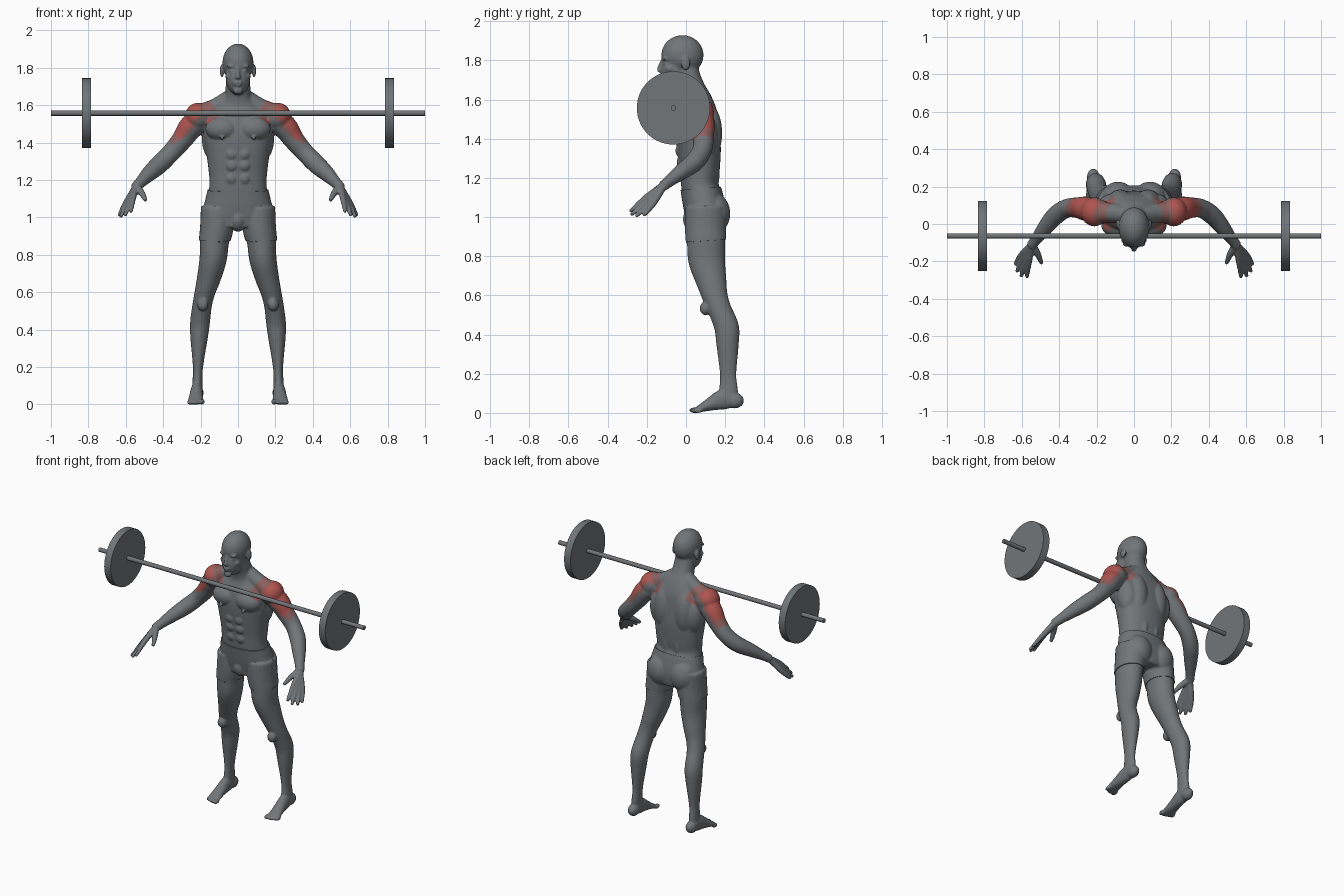
import bpy, bmesh, math
from mathutils import Vector, Matrix

cube = bpy.data.objects.get("Cube")
if cube:
    bpy.data.objects.remove(cube, do_unlink=True)


def material(name, colour):
    mat = bpy.data.materials.new(name)
    mat.use_nodes = True
    mat.diffuse_color = (*colour, 1)
    shader = next(n for n in mat.node_tree.nodes if n.type == "BSDF_PRINCIPLED")
    shader.inputs["Base Color"].default_value = (*colour, 1)
    return mat


grey = material("slate grey", (.165, .18, .19))
red = material("muscle red", (.43, .09, .08))
muted = material("muted red", (.26, .12, .115))


def make_object(name, bm, *materials):
    mesh = bpy.data.meshes.new(name)
    bm.to_mesh(mesh)
    bm.free()
    obj = bpy.data.objects.new(name, mesh)
    bpy.context.scene.collection.objects.link(obj)
    for mat in materials:
        mesh.materials.append(mat)
    return obj


def bake(obj):
    """Replace the mesh of an object by its modified mesh."""
    graph = bpy.context.evaluated_depsgraph_get()
    mesh = bpy.data.meshes.new_from_object(obj.evaluated_get(graph))
    obj.modifiers.clear()
    obj.data = mesh


def spline(rows, steps=5):
    """Smooth list of (x, y, z, rx, ry) rows."""
    rows = [Vector(r) for r in rows]
    ends = [rows[0]] + rows + [rows[-1]]
    out = []
    for a, b, c, d in zip(ends, ends[1:], ends[2:], ends[3:]):
        for i in range(steps):
            t = i / steps
            out.append(b + (c - a) * t / 2 + (a * 2 - b * 5 + c * 4 - d) * t * t / 2
                       + (b * 3 - a - c * 3 + d) * t ** 3 / 2)
    return out + [rows[-1]]


body_bm = bmesh.new()


def tube(rows, side=1, ref=(0, 1, 0), square=1.0, n=24):
    """Closed oval tube along a path; square below 1 gives boxier sections."""
    pts = spline([r if len(r) == 5 else (*r, r[-1]) for r in rows])
    centres = [Vector((p[0] * side, p[1], p[2])) for p in pts]
    rings = []
    for i, (c, p) in enumerate(zip(centres, pts)):
        t = (centres[min(i + 1, len(pts) - 1)] - centres[max(i - 1, 0)]).normalized()
        u = Vector(ref).cross(t).normalized()
        v = t.cross(u)
        ring = []
        for k in range(n):
            a = math.tau * k / n
            ca, sa = math.cos(a), math.sin(a)
            ca = math.copysign(abs(ca) ** square, ca)
            sa = math.copysign(abs(sa) ** square, sa)
            ring.append(body_bm.verts.new(c + u * ca * p[3] + v * sa * p[4]))
        rings.append(ring)
    for a, b in zip(rings, rings[1:]):
        for k in range(n):
            body_bm.faces.new((a[k], a[k - 1], b[k - 1], b[k]))
    body_bm.faces.new(rings[0])
    body_bm.faces.new(rings[-1][::-1])


def blob(centre, radii, sides=(1,)):
    for s in sides:
        place = Matrix.Translation((centre[0] * s, centre[1], centre[2]))
        bmesh.ops.create_uvsphere(body_bm, u_segments=24, v_segments=16, radius=1,
                                  matrix=place @ Matrix.Diagonal((*radii, 1)))


BOTH = (1, -1)

# Torso and neck
tube([(0, .1, .95, .12, .09), (0, .1, 1.02, .18, .1), (0, .085, 1.1, .168, .1),
      (0, .07, 1.17, .153, .095), (0, .07, 1.25, .157, .103), (0, .066, 1.35, .17, .112),
      (0, .058, 1.45, .182, .112), (0, .058, 1.54, .165, .1), (0, .052, 1.6, .11, .08),
      (0, .036, 1.65, .073, .066), (0, .014, 1.71, .065, .062), (0, 0, 1.77, .06, .06)],
     square=.88, n=40)
blob((.085, -.008, 1.475), (.09, .065, .066), BOTH)       # chest
blob((.085, -.068, 1.425), (.012, .012, .01), BOTH)       # nipples
blob((.075, .1, 1.43), (.075, .085, .16), BOTH)           # shoulder blades
blob((.125, .09, 1.42), (.068, .07, .12), BOTH)           # side of back
blob((.042, .1, 1.22), (.04, .072, .13), BOTH)            # lower back
for z, y in ((1.34, -.034), (1.28, -.028), (1.21, -.018)):
    blob((.033, y, z), (.032, .02, .032), BOTH)           # abdomen
blob((.085, .14, 1.02), (.085, .08, .1), BOTH)            # buttocks
blob((0, .045, .99), (.042, .055, .06))                   # groin

# Head
blob((0, -.018, 1.828), (.083, .108, .102))
blob((0, -.06, 1.75), (.066, .07, .095))
blob((0, -.112, 1.678), (.026, .02, .02))                 # chin
blob((0, -.127, 1.722), (.024, .011, .007))               # upper lip
blob((0, -.125, 1.708), (.02, .011, .007))                # lower lip
blob((0, -.135, 1.75), (.017, .013, .01))                 # nose base
tube([(0, -.12, 1.8, .01), (0, -.132, 1.775, .01), (0, -.14, 1.753, .011)], n=12)
blob((.036, -.108, 1.81), (.027, .014, .009), BOTH)       # brows
blob((.034, -.103, 1.786), (.016, .014, .009), BOTH)      # eyes
blob((.05, -.082, 1.757), (.02, .024, .016), BOTH)        # cheekbones
blob((.086, -.002, 1.785), (.011, .024, .035), BOTH)      # ears

for s in BOTH:
    # Shoulder and arm
    tube([(.04, .05, 1.635, .05), (.12, .06, 1.585, .052), (.2, .063, 1.548, .06)], s)
    blob((.212, .065, 1.54), (.072, .078, .074), (s,))
    tube([(.17, .06, 1.55, .065), (.25, .08, 1.485, .066), (.3, .087, 1.415, .056),
          (.36, .083, 1.345, .05), (.42, .045, 1.285, .05), (.475, -.02, 1.235, .042),
          (.52, -.078, 1.19, .031), (.55, -.117, 1.16, .027)], s)

    # Hand: palm bones run into the fingers
    tips = ((.572, -.28, 1.035), (.602, -.275, 1.017), (.625, -.25, 1.01), (.633, -.212, 1.015))
    for i, tip in enumerate(tips):
        knuckle = Vector((.56, -.2, 1.105)).lerp(Vector((.603, -.165, 1.072)), i / 3)
        tube([(.548, -.115, 1.16, .02), (*knuckle, .016), (*tip, .011)], s, n=12)
        blob(tip, (.011,) * 3, (s,))
    thumb = (.496, -.205, 1.097)
    tube([(.545, -.11, 1.165, .022), (.515, -.16, 1.132, .018), (*thumb, .012)], s, n=12)
    blob(thumb, (.012,) * 3, (s,))

    # Leg
    tube([(.105, .1, 1.05, .088, .1), (.113, .1, .95, .084, .1), (.126, .102, .87, .078, .097),
          (.133, .106, .78, .073, .094), (.155, .128, .68, .064, .079),
          (.177, .147, .6, .055, .066), (.192, .172, .53, .052, .06),
          (.203, .207, .44, .053, .063), (.208, .212, .36, .047, .058),
          (.214, .215, .2, .027, .042), (.217, .217, .12, .027, .048),
          (.218, .215, .06, .029, .045)], s)
    blob((.188, .1, .535), (.03, .03, .035), (s,))        # kneecap

    # Foot
    blob((.218, .248, .064), (.034, .048, .04), (s,))
    tube([(.218, .25, .068, .03, .038), (.22, .19, .07, .033, .052),
          (.224, .12, .044, .037, .033), (.226, .075, .025, .042, .02),
          (.228, .05, .016, .041, .013)], s, ref=(0, 0, 1))
    blob((.193, .042, .015), (.016, .026, .015), (s,))    # big toe
    for i in range(4):
        blob((.217 + .015 * i, .044 + .006 * i, .012), (.01, .024, .012), (s,))

# Blend all the parts into one smooth skin
bmesh.ops.recalc_face_normals(body_bm, faces=body_bm.faces)
body = make_object("body", body_bm, grey, red, muted)
remesh = body.modifiers.new("blend", "REMESH")
remesh.mode = "VOXEL"
remesh.voxel_size = .006
soften = body.modifiers.new("soften", "SMOOTH")
soften.factor = .5
soften.iterations = 5
bake(body)
floor = min(v.co.z for v in body.data.vertices)
for v in body.data.vertices:
    v.co.z -= floor

# Shorts: an offset shell of the skin between waist and hem
bm = bmesh.new()
bm.from_mesh(body.data)
bmesh.ops.delete(bm, geom=[v for v in bm.verts if abs(v.co.x) > .3], context="VERTS")
for point, normal in (((0, .07, 1.145), (0, -.07, 1)), ((0, .1, .878), (0, .07, -1))):
    geom = bm.verts[:] + bm.edges[:] + bm.faces[:]
    bmesh.ops.bisect_plane(bm, geom=geom, plane_co=point, plane_no=normal, clear_outer=True)
bm.normal_update()
for v, normal in [(v, v.normal.copy()) for v in bm.verts]:
    v.co += normal * .006
shorts = make_object("shorts", bm, grey)
shell = shorts.modifiers.new("thickness", "SOLIDIFY")
shell.thickness = .008
shell.offset = -1
bake(shorts)

# Highlighted shoulder muscles
start, end = Vector((.12, .05, 1.58)), Vector((.34, .09, 1.4))
axis = end - start
facing = Vector((.55, -.15, .75)).normalized()
for face in body.data.polygons:
    p, n = face.center.copy(), face.normal.copy()
    if p.x < 0:
        p.x, n.x = -p.x, -n.x
    along = (p - start).dot(axis) / axis.length_squared
    turn = n.dot(facing)
    face.material_index = 0
    if p.z + .6 * p.x > 1.6 and p.x > .1:
        if .18 < along < .88 and turn > .2:
            face.material_index = 1
        elif -.02 < along < 1.03 and turn > -.1:
            face.material_index = 2


# Barbell
def disc(name, x, radius, depth, sides):
    bm = bmesh.new()
    place = Matrix.Translation((x, -.064, 1.557)) @ Matrix.Rotation(math.pi / 2, 4, "Y")
    bmesh.ops.create_cone(bm, cap_ends=True, segments=sides, radius1=radius,
                          radius2=radius, depth=depth, matrix=place)
    return make_object(name, bm, grey)


parts = [body, shorts, disc("barbell_bar", 0, .014, 2, 24),
         disc("left_weight_plate", .81, .187, .048, 64),
         disc("right_weight_plate", -.81, .187, .048, 64)]

bpy.ops.object.select_all(action="DESELECT")
for obj in parts:
    obj.select_set(True)
bpy.context.view_layer.objects.active = body
bpy.ops.object.shade_smooth_by_angle(angle=math.radians(40))
